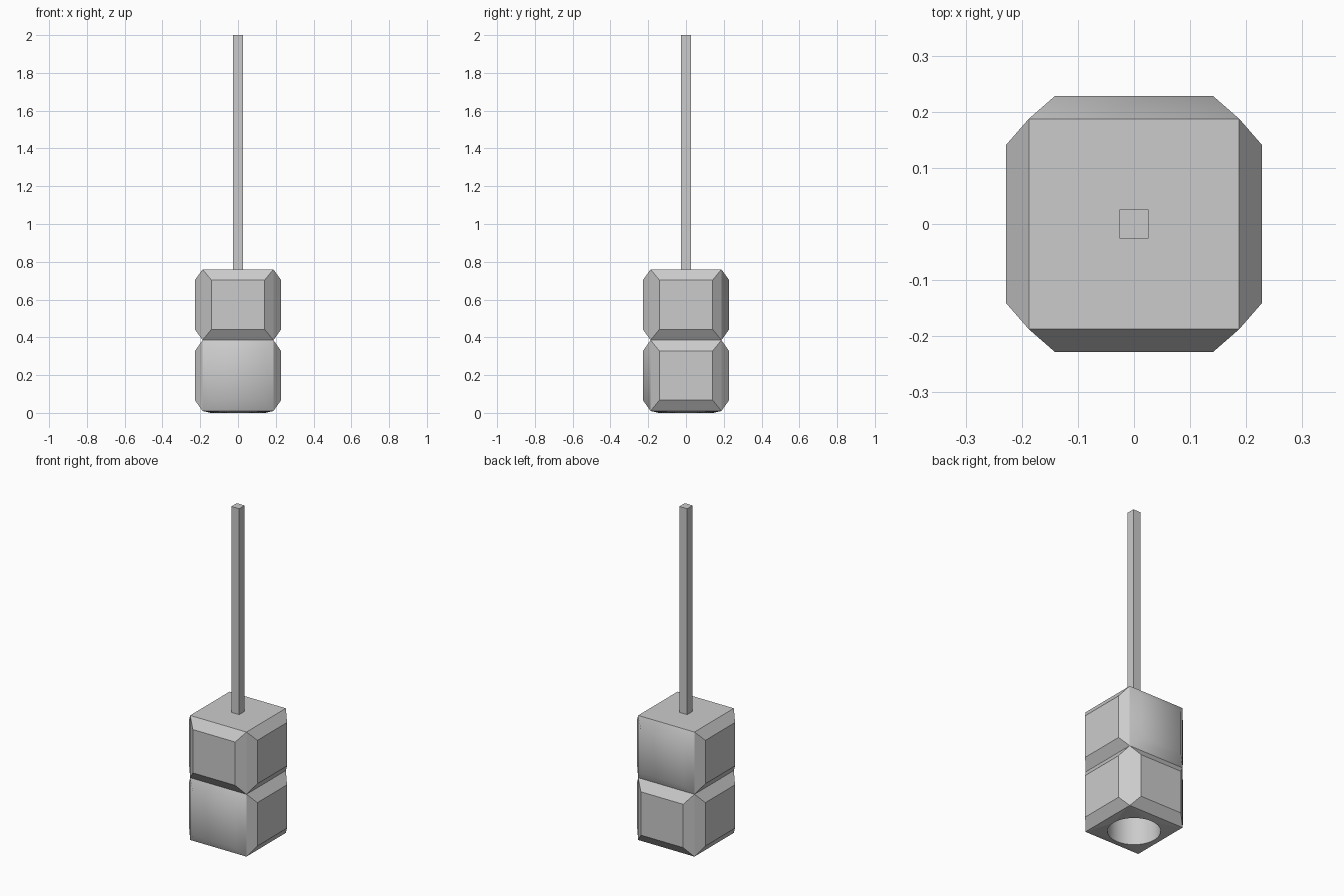
import bpy, bmesh, math
from mathutils import Matrix, Vector

if "Cube" in bpy.data.objects:
    bpy.data.objects.remove(bpy.data.objects["Cube"])

HALF, PANEL, OUT = 0.1875, 0.141, 0.228      # corner, raised panel half width, panel distance
Z_LOW, Z_MID, Z_TOP, Z_ROD = 0.01, 0.385, 0.76, 2.0
HOLE_R, HOLE_TOP, SEG = 0.145, 0.2, 48


def finish(bm, name):
    bmesh.ops.remove_doubles(bm, verts=bm.verts[:], dist=1e-5)
    bmesh.ops.recalc_face_normals(bm, faces=bm.faces[:])
    me = bpy.data.meshes.new(name)
    bm.to_mesh(me)
    bm.free()
    ob = bpy.data.objects.new(name, me)
    bpy.context.collection.objects.link(ob)
    return ob


def face(bm, pts, smooth=False):
    f = bm.faces.new([bm.verts.new(p) for p in pts])
    f.smooth = smooth


def raised_side(bm, z0, z1, angle, smooth):
    """One side of a block: a flat panel with four sloping borders."""
    rot = Matrix.Rotation(angle, 3, 'Z')

    def rect(w, y, a, b):
        return [bm.verts.new(rot @ Vector(p)) for p in
                ((-w, -y, a), (w, -y, a), (w, -y, b), (-w, -y, b))]
    outer = rect(HALF, HALF, z0, z1)
    inner = rect(PANEL, OUT, z0 + 0.057, z1 - 0.057)
    faces = [bm.faces.new(inner)]
    for i in range(4):
        j = (i + 1) % 4
        faces.append(bm.faces.new((outer[i], outer[j], inner[j], inner[i])))
    for f in faces:
        f.smooth = smooth


# lamp body: two stacked blocks
bm = bmesh.new()
for z0, z1, soft in ((Z_LOW, Z_MID, 0), (Z_MID, Z_TOP, 2)):
    for k in range(4):
        raised_side(bm, z0, z1, k * math.pi / 2, k == soft)
square = [(-HALF, -HALF), (HALF, -HALF), (HALF, HALF), (-HALF, HALF)]
face(bm, [(x, y, Z_TOP) for x, y in square])


# underside around the round opening, and the recess
def ring(i, z):
    a = -0.75 * math.pi + 2 * math.pi * i / SEG
    return (HOLE_R * math.cos(a), HOLE_R * math.sin(a), z)


q = SEG // 4
for k in range(4):
    c0, c1 = (*square[k], Z_LOW), (*square[(k + 1) % 4], Z_LOW)
    mid = k * q + q // 2
    for i in range(k * q, (k + 1) * q):
        face(bm, (c0 if i < mid else c1, ring(i, 0), ring(i + 1, 0)))
    face(bm, (c0, c1, ring(mid, 0)))
for i in range(SEG):
    face(bm, (ring(i, 0), ring(i + 1, 0), ring(i + 1, HOLE_TOP), ring(i, HOLE_TOP)), True)
face(bm, [ring(i, HOLE_TOP) for i in range(SEG)])
finish(bm, "lamp_body")

# hanging rod
bm = bmesh.new()
bmesh.ops.create_cube(bm, size=1, matrix=Matrix.Translation((0, 0, (Z_TOP + Z_ROD) / 2))
                      @ Matrix.Diagonal((0.052, 0.052, Z_ROD - Z_TOP, 1)))
finish(bm, "hanging_rod")
